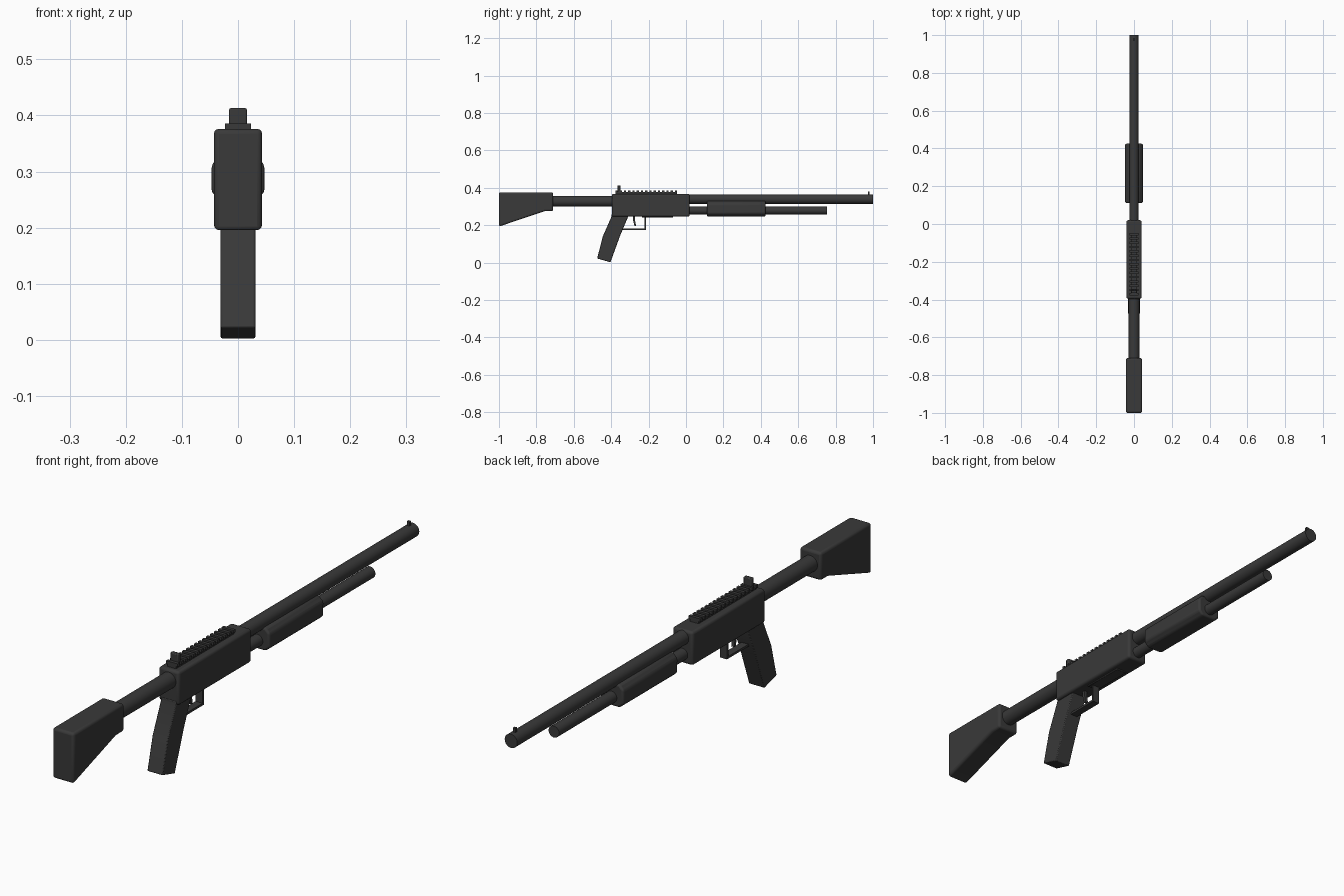
import bpy, bmesh, math

if "Cube" in bpy.data.objects:
    bpy.data.objects.remove(bpy.data.objects["Cube"])

mat = bpy.data.materials.new("charcoal black")
mat.diffuse_color = (0.041, 0.041, 0.041, 1)
mat.use_nodes = True
mat.node_tree.nodes["Principled BSDF"].inputs["Base Color"].default_value = mat.diffuse_color


def finish(bm, name, bevel=0, segments=3):
    bmesh.ops.recalc_face_normals(bm, faces=bm.faces)
    me = bpy.data.meshes.new(name)
    bm.to_mesh(me)
    bm.free()
    me.materials.append(mat)
    ob = bpy.data.objects.new(name, me)
    bpy.context.collection.objects.link(ob)
    if bevel:
        m = ob.modifiers.new("bevel", 'BEVEL')
        m.width, m.segments = bevel, segments
        m.limit_method = 'ANGLE'
        m.angle_limit = math.radians(25)
    bpy.ops.object.select_all(action='DESELECT')
    ob.select_set(True)
    bpy.context.view_layer.objects.active = ob
    bpy.ops.object.shade_smooth_by_angle(angle=math.radians(35))
    return ob


def add_prism(bm, pts, half):
    """Side profile of (y, z) points, extruded across x."""
    vs = [bm.verts.new((-half, y, z)) for y, z in pts]
    f = bm.faces.new(vs)
    r = bmesh.ops.extrude_face_region(bm, geom=[f])
    for v in r["geom"]:
        if isinstance(v, bmesh.types.BMVert):
            v.co.x = half


def prism(name, pts, half, bevel=0, segments=3):
    bm = bmesh.new()
    add_prism(bm, pts, half)
    return finish(bm, name, bevel, segments)


def rect(y0, y1, z0, z1):
    return [(y0, z0), (y1, z0), (y1, z1), (y0, z1)]


def tube(name, y0, y1, z, r):
    bm = bmesh.new()
    bmesh.ops.create_cone(bm, cap_ends=True, segments=32, radius1=r, radius2=r, depth=y1 - y0)
    for v in bm.verts:
        x, y, h = v.co
        v.co = (x, h + (y0 + y1) / 2, z + y)
    return finish(bm, name)


# Shoulder stock and its connecting tube
prism("stock", [(-1, 0.193), (-0.755, 0.275), (-0.71, 0.275), (-0.71, 0.376), (-1, 0.376)],
      0.043, 0.009)
tube("stock_tube", -0.73, -0.38, 0.328, 0.029)

# Receiver, barrel and magazine tube
prism("receiver", rect(-0.396, 0.02, 0.246, 0.367), 0.041, 0.009)
tube("barrel", 0.0, 1.0, 0.339, 0.025)
tube("magazine_tube", 0.0, 0.755, 0.279, 0.021)
prism("loading_port", rect(-0.235, -0.07, 0.241, 0.255), 0.022, 0.002, 1)

# Pump fore-end: chamfered cross-section (x, z) run along y
bm = bmesh.new()
half_section = [(0.03, 0.247), (0.047, 0.263), (0.047, 0.313), (0.03, 0.33)]
section = half_section + [(-x, z) for x, z in reversed(half_section)]
f = bm.faces.new([bm.verts.new((x, 0.112, z)) for x, z in section])
r = bmesh.ops.extrude_face_region(bm, geom=[f])
for v in r["geom"]:
    if isinstance(v, bmesh.types.BMVert):
        v.co.y = 0.425
finish(bm, "pump_fore_end", 0.007)

# Pistol grip
prism("pistol_grip", [(-0.397, 0.26), (-0.397, 0.249), (-0.445, 0.14), (-0.475, 0.022),
                      (-0.404, 0.002), (-0.352, 0.145), (-0.308, 0.249), (-0.308, 0.26)],
      0.031, 0.003, 2)

# Trigger guard and trigger
bm = bmesh.new()
add_prism(bm, rect(-0.345, -0.214, 0.174, 0.182), 0.014)
add_prism(bm, rect(-0.222, -0.214, 0.182, 0.252), 0.014)
finish(bm, "trigger_guard")
prism("trigger", [(-0.285, 0.25), (-0.283, 0.225), (-0.275, 0.196), (-0.267, 0.196),
                  (-0.272, 0.225), (-0.272, 0.25)], 0.006)

# Top rail: base with evenly spaced teeth
bm = bmesh.new()
add_prism(bm, rect(-0.378, -0.048, 0.36, 0.377), 0.017)
count = 15
for i in range(count):
    y = -0.378 + i * (0.33 - 0.012) / (count - 1)
    add_prism(bm, rect(y, y + 0.012, 0.375, 0.386), 0.023)
finish(bm, "top_rail")

# Sights
prism("rear_sight", rect(-0.366, -0.35, 0.37, 0.413), 0.016, 0.003, 2)
prism("front_sight", rect(0.972, 0.982, 0.355, 0.379), 0.005)
